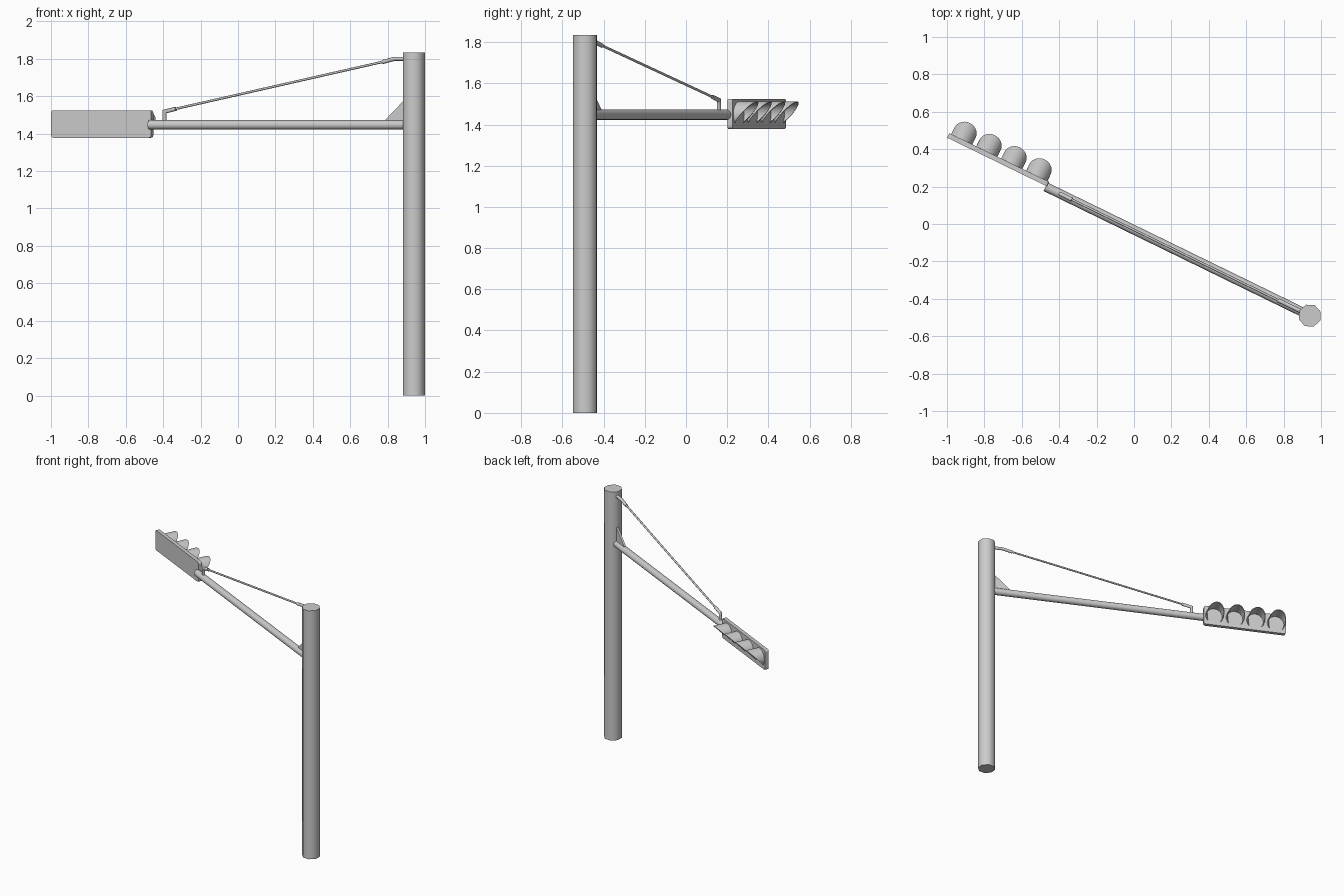
import bpy, bmesh, math
from mathutils import Matrix, Vector

if "Cube" in bpy.data.objects:
    bpy.data.objects.remove(bpy.data.objects["Cube"])

ANG = math.radians(26)
# Local frame: s along the arm from the pole, t towards the lamp side, z up
FRAME = Matrix(((-math.cos(ANG), math.sin(ANG), 0, 0.94),
                (math.sin(ANG), math.cos(ANG), 0, -0.49),
                (0, 0, 1, 0), (0, 0, 0, 1)))


def make(name, bm, smooth=True):
    bm.transform(FRAME)
    bmesh.ops.recalc_face_normals(bm, faces=bm.faces)
    me = bpy.data.meshes.new(name)
    bm.to_mesh(me)
    bm.free()
    ob = bpy.data.objects.new(name, me)
    bpy.context.collection.objects.link(ob)
    if smooth:
        bpy.ops.object.select_all(action='DESELECT')
        ob.select_set(True)
        bpy.context.view_layer.objects.active = ob
        bpy.ops.object.shade_smooth_by_angle(angle=math.radians(50))
    return ob


def tube(name, pts, r, n=8, up=(0, 1, 0)):
    """Mitred tube through points lying in the s-z plane."""
    bm = bmesh.new()
    pts = [Vector(p) for p in pts]
    rings = []
    for i, p in enumerate(pts):
        dirs = []
        if i > 0:
            dirs.append((p - pts[i - 1]).normalized())
        if i < len(pts) - 1:
            dirs.append((pts[i + 1] - p).normalized())
        d = sum(dirs, Vector()).normalized()
        side = Vector(up)
        nrm = d.cross(side) / max(0.5, d.dot(dirs[0]))
        rings.append([bm.verts.new(p + r * (math.cos(a) * nrm + math.sin(a) * side))
                      for a in (2 * math.pi * k / n for k in range(n))])
    for a, b in zip(rings, rings[1:]):
        for k in range(n):
            bm.faces.new((a[k], a[(k + 1) % n], b[(k + 1) % n], b[k]))
    bm.faces.new(rings[0])
    bm.faces.new(rings[-1])
    return make(name, bm)


def plate(name, outline, t0, t1):
    """Extrude an s-z outline across t."""
    bm = bmesh.new()
    f = bm.faces.new([bm.verts.new((s, t0, z)) for s, z in outline])
    ext = bmesh.ops.extrude_face_region(bm, geom=[f])['geom']
    for v in ext:
        if isinstance(v, bmesh.types.BMVert):
            v.co.y = t1
    return make(name, bm, smooth=False)


# Pole and arm
tube("pole", [(0, 0, 0), (0, 0, 1.835)], 0.062)
tube("arm", [(0.03, 0, 1.447), (1.572, 0, 1.447)], 0.025, 12)

# Gusset between arm and pole
plate("gusset", [(0.04, 1.46), (0.165, 1.46), (0.165, 1.475), (0.062, 1.572), (0.04, 1.572)],
      -0.007, 0.007)

# Tie rod with its end fittings
tube("upper_fitting", [(0.04, 0, 1.80), (0.115, 0, 1.80), (0.187, 0, 1.783)], 0.011)
tube("tie_rod", [(0.17, 0, 1.787), (1.43, 0, 1.530)], 0.0065)
tube("lower_fitting", [(1.483, 0, 1.46), (1.483, 0, 1.518), (1.415, 0, 1.533)], 0.011)

# Signal back board with rounded corners
S0, S1, Z0, Z1, R = 1.565, 2.16, 1.378, 1.525, 0.014
outline = []
for cs, cz, a0 in ((S1 - R, Z1 - R, 0), (S0 + R, Z1 - R, 90),
                   (S0 + R, Z0 + R, 180), (S1 - R, Z0 + R, 270)):
    for k in range(4):
        a = math.radians(a0 + 30 * k)
        outline.append((cs + R * math.cos(a), cz + R * math.sin(a)))
plate("signal_board", outline, 0.005, 0.032)

# Visor hoods: open tunnels cut off on a slant
A0, N = math.radians(-40), 20
for i in range(4):
    c = S0 + (i + 0.5) * (S1 - S0) / 4
    bm = bmesh.new()
    rows = []
    for k in range(N + 1):
        a = A0 + (math.pi - 2 * A0) * k / N
        depth = 0.001 + 0.096 * (math.sin(a) - math.sin(A0)) / (1 - math.sin(A0))
        quad = []
        for r, t in ((0.063, 0.03), (0.063, 0.032 + depth),
                     (0.058, 0.032 + depth), (0.058, 0.03)):
            quad.append(bm.verts.new((c + r * math.cos(a), t, 1.449 + r * math.sin(a))))
        rows.append(quad)
    for a, b in zip(rows, rows[1:]):
        for k in range(4):
            bm.faces.new((a[k], a[(k + 1) % 4], b[(k + 1) % 4], b[k]))
    bm.faces.new(rows[0])
    bm.faces.new(rows[-1])
    make(f"visor_{i + 1}", bm)
